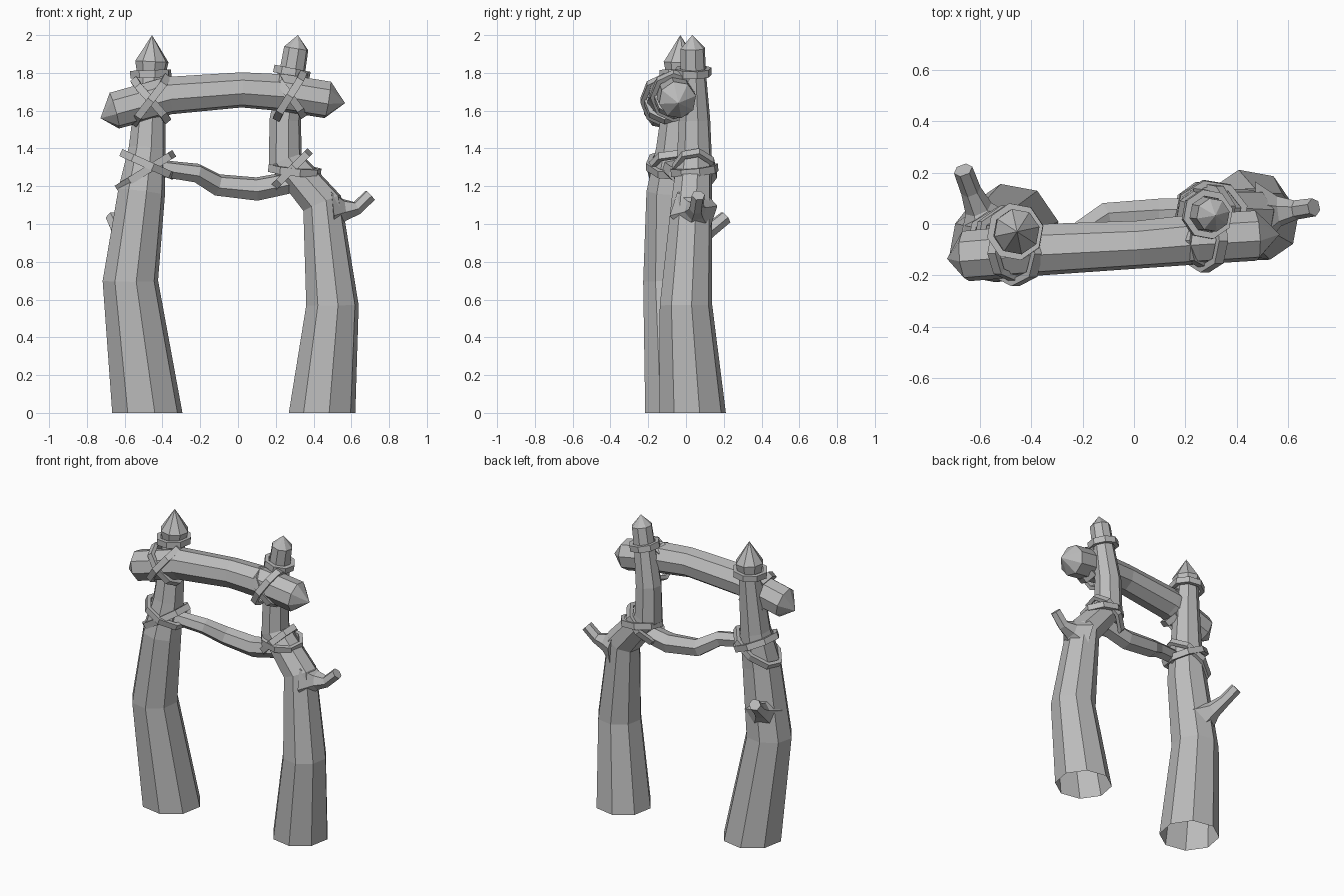
import bpy, bmesh
from math import sin, cos, radians
from mathutils import Vector as V

cube = bpy.data.objects.get("Cube")
if cube:
    bpy.data.objects.remove(cube)

wood = bpy.data.materials.new("plain grey")
wood.use_nodes = True
GREY = (0.5, 0.5, 0.5, 1)
wood.diffuse_color = GREY
wood.node_tree.nodes["Principled BSDF"].inputs["Base Color"].default_value = GREY


def finish(bm, name):
    bmesh.ops.recalc_face_normals(bm, faces=bm.faces)
    mesh = bpy.data.meshes.new(name)
    bm.to_mesh(mesh)
    bm.free()
    mesh.materials.append(wood)
    obj = bpy.data.objects.new(name, mesh)
    bpy.context.collection.objects.link(obj)
    return obj


def tangent(pts, i, closed=False):
    n = len(pts)
    if closed:
        a, b = pts[i - 1], pts[(i + 1) % n]
        return (b - a).normalized()
    before = pts[i] - pts[i - 1] if i else pts[1] - pts[0]
    after = pts[i + 1] - pts[i] if i < n - 1 else before
    return (before.normalized() + after.normalized()).normalized()


def bridge(bm, rings, closed=False):
    n = len(rings[0])
    pairs = list(zip(rings, rings[1:])) + ([(rings[-1], rings[0])] if closed else [])
    for a, b in pairs:
        for k in range(n):
            bm.faces.new((a[k], a[(k + 1) % n], b[(k + 1) % n], b[k]))


def log(name, stations, ref, sides=8, turn=12, tips=(None, None), flat_base=False, caps=False):
    """Faceted log through (x, y, z, radius) stations, with optional pointed ends."""
    bm = bmesh.new()
    pts = [V(s[:3]) for s in stations]
    rings = []
    for i, s in enumerate(stations):
        t = V((0, 0, 1)) if flat_base and i == 0 else tangent(pts, i)
        u = (V(ref) - t * t.dot(V(ref))).normalized()
        v = t.cross(u)
        angles = [radians(turn + 360 * k / sides) for k in range(sides)]
        rings.append([bm.verts.new(pts[i] + (u * cos(a) + v * sin(a)) * s[3]) for a in angles])
    bridge(bm, rings)
    for ring, tip in ((rings[0], tips[0]), (rings[-1], tips[1])):
        if tip:
            top = bm.verts.new(tip)
            for k in range(sides):
                bm.faces.new((ring[k], ring[(k + 1) % sides], top))
        elif caps:
            bm.faces.new(ring)
    return finish(bm, name)


def strap(name, pts, centre, closed, width=0.02, thick=0.013):
    """Flat binding whose broad side faces away from the centre."""
    bm = bmesh.new()
    rings = []
    for i, p in enumerate(pts):
        t = tangent(pts, i, closed)
        out = p - V(centre)
        out = (out - t * out.dot(t)).normalized()
        w = t.cross(out) * width
        o = out * thick
        rings.append([bm.verts.new(p + d) for d in (w + o, w - o, -w - o, o - w)])
    bridge(bm, rings, closed)
    if not closed:
        bm.faces.new(rings[0])
        bm.faces.new(rings[-1])
    return finish(bm, name)


def loop(name, centre, rx, ry, slope, slope_y=0.0, sides=8):
    """Tilted band around a post."""
    pts = []
    for k in range(sides):
        a = radians(12 + 360 * k / sides)
        x, y = rx * cos(a), ry * sin(a)
        pts.append(V(centre) + V((x, y, x * slope + y * slope_y)))
    strap(name, pts, centre, True)


def cross_lashing(name, centre, half, radius):
    """Two diagonal straps crossing over the front of the beam."""
    for side, tag in ((1, "rising"), (-1, "falling")):
        pts = []
        r = radius + 0.008 * side
        for k in range(7):
            a = radians(-130 + 260 * k / 6)
            x = side * half * max(-1, min(1, sin(a) * 1.1))
            pts.append(V(centre) + V((x, -r * cos(a), r * sin(a))))
        strap(name + "_" + tag, pts, centre, False)


# Posts, open underneath
log("right_post", [(-0.48, -0.03, 0, 0.19), (-0.57, -0.08, 0.7, 0.15),
                   (-0.51, -0.085, 1.17, 0.127), (-0.48, -0.06, 1.4, 0.1),
                   (-0.46, -0.03, 1.78, 0.075), (-0.456, -0.03, 1.86, 0.09)],
    (1, 0, 0), tips=(None, (-0.455, -0.03, 2)), flat_base=True)
log("left_post", [(0.445, 0.035, 0, 0.18), (0.5, 0, 0.57, 0.142),
                  (0.445, 0.03, 1.11, 0.11), (0.25, 0.045, 1.34, 0.095),
                  (0.25, 0.045, 1.55, 0.085), (0.285, 0.038, 1.79, 0.07),
                  (0.308, 0.035, 1.93, 0.066)],
    (1, 0, 0), tips=(None, (0.317, 0.033, 2)), flat_base=True)

# Crossbeam and sagging rail
log("crossbeam", [(-0.655, -0.125, 1.6, 0.1), (-0.365, -0.1, 1.68, 0.102),
                  (0.02, -0.08, 1.71, 0.095), (0.24, -0.06, 1.695, 0.1),
                  (0.475, -0.045, 1.657, 0.1)],
    (0, 1, 0), tips=((-0.728, -0.135, 1.56), (0.567, -0.04, 1.64)))
log("rail", [(-0.45, -0.09, 1.3, 0.045), (-0.22, -0.045, 1.27, 0.052),
             (-0.11, 0.025, 1.207, 0.06), (0.1, 0.035, 1.185, 0.065),
             (0.3, 0.04, 1.225, 0.06)], (0, 1, 0), sides=6, caps=True)

# Broken branches with flared bases
log("left_branch", [(0.49, 0.04, 1.07, 0.13), (0.565, 0.05, 1.075, 0.06),
                    (0.63, 0.055, 1.085, 0.038), (0.7, 0.065, 1.152, 0.036)],
    (0, 1, 0), sides=6, caps=True)
log("right_branch", [(-0.57, -0.02, 0.89, 0.12), (-0.605, 0.06, 0.925, 0.055),
                     (-0.635, 0.13, 0.97, 0.04), (-0.665, 0.21, 1.035, 0.038)],
    (1, 0, 0), sides=6, caps=True)

# Collars near the post tops
loop("right_collar", (-0.462, -0.03, 1.795), 0.098, 0.1, 0.04)
loop("left_collar", (0.285, 0.038, 1.805), 0.085, 0.085, -0.2)

# Lashings over the beam
cross_lashing("right_beam_lashing", (-0.462, -0.108, 1.655), 0.085, 0.113)
cross_lashing("left_beam_lashing", (0.275, -0.058, 1.678), 0.068, 0.11)

# Crossing bands where the rail meets the posts
loop("right_rail_band_rising", (-0.49, -0.07, 1.28), 0.145, 0.125, 0.62)
loop("right_rail_band_falling", (-0.48, -0.07, 1.315), 0.132, 0.132, -0.45)
loop("left_rail_band_rising", (0.275, 0.045, 1.28), 0.1, 0.108, 1.0)
loop("left_rail_band_falling", (0.3, 0.045, 1.285), 0.13, 0.115, -0.1, 0.1)
